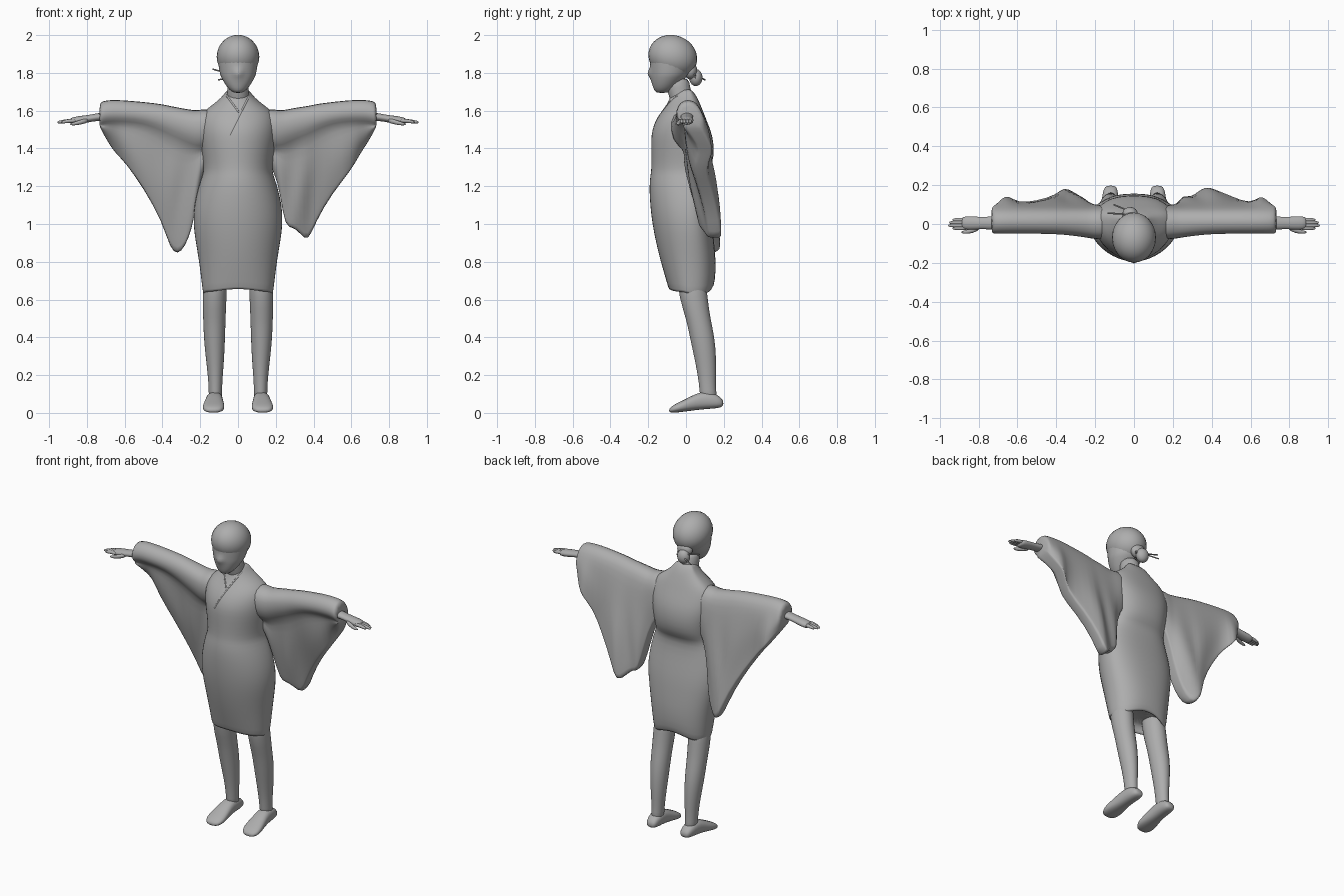
import bpy, bmesh, math
from mathutils import Vector

if "Cube" in bpy.data.objects:
    bpy.data.objects.remove(bpy.data.objects["Cube"])

grey = bpy.data.materials.new("plain grey")
grey.use_nodes = True
tone = (0.42, 0.42, 0.42, 1)
grey.diffuse_color = tone
grey.node_tree.nodes["Principled BSDF"].inputs["Base Color"].default_value = tone


def finish(name, bm, levels=1):
    bmesh.ops.recalc_face_normals(bm, faces=bm.faces)
    for face in bm.faces:
        face.smooth = True
    mesh = bpy.data.meshes.new(name)
    bm.to_mesh(mesh)
    bm.free()
    mesh.materials.append(grey)
    obj = bpy.data.objects.new(name, mesh)
    bpy.context.collection.objects.link(obj)
    if levels:
        obj.modifiers.new("smooth", 'SUBSURF').levels = levels
        obj.modifiers["smooth"].render_levels = levels
    return obj


def loft(name, rings, levels=1):
    """Skin closed rings of equal length and cap both ends."""
    bm = bmesh.new()
    rows = [[bm.verts.new(p) for p in ring] for ring in rings]
    count = len(rows[0])
    for a, b in zip(rows, rows[1:]):
        for i in range(count):
            j = (i + 1) % count
            bm.faces.new((a[i], a[j], b[j], b[i]))
    bm.faces.new(rows[0][::-1])
    bm.faces.new(rows[-1])
    return finish(name, bm, levels)


def ring(centre, u, v, power=2.0, count=20):
    """Rounded ring spanned by the half axes u and v."""
    def bend(value):
        return math.copysign(abs(value) ** (2 / power), value)
    turn = [math.tau * i / count for i in range(count)]
    return [Vector(centre) + Vector(u) * bend(math.cos(t)) + Vector(v) * bend(math.sin(t))
            for t in turn]


def upright(rows, x=0):
    """Rings from rows of height, half width, front y, back y."""
    return [ring((x, (f + b) / 2, z), (w, 0, 0), (0, (b - f) / 2, 0)) for z, w, f, b in rows]


def robe_ring(z, w, front, back, widest=.02):
    """Tapered front half joined to a flatter back half."""
    half = ring((0, widest, z), (w, 0, 0), (0, back - widest, 0), 2.4, 24)[:12]
    return half + ring((0, widest, z), (w, 0, 0), (0, widest - front, 0), 2, 24)[12:]


def tube(name, path, radii, flat=1.0, count=10):
    """Loft along a path running mostly in x."""
    return loft(name, [ring(p, (0, r, 0), (0, 0, r * flat), count=count)
                       for p, r in zip(path, radii)])


def ball(name, centre, size, tilt=0.0):
    bm = bmesh.new()
    bmesh.ops.create_uvsphere(bm, u_segments=24, v_segments=16, radius=1)
    obj = finish(name, bm, 0)
    obj.location, obj.scale, obj.rotation_euler.x = centre, size, tilt


def rod(name, points, radius):
    curve = bpy.data.curves.new(name, 'CURVE')
    curve.dimensions = '3D'
    curve.bevel_depth = radius
    curve.use_fill_caps = True
    spline = curve.splines.new('POLY')
    spline.points.add(len(points) - 1)
    for target, p in zip(spline.points, points):
        target.co = (*p, 1)
    curve.materials.append(grey)
    bpy.context.collection.objects.link(bpy.data.objects.new(name, curve))


# Robe body, bloused over the waist at the back
rows = [robe_ring(*r) for r in [
    (.71, .15, -.06, .11), (.66, .17, -.08, .13), (.645, .185, -.09, .14),
    (.68, .19, -.10, .155), (.8, .207, -.135, .16), (.9, .225, -.16, .15),
    (1.0, .24, -.18, .14), (1.1, .235, -.192, .12), (1.2, .21, -.197, .1),
    (1.26, .188, -.19, .1), (1.29, .183, -.185, .13), (1.36, .19, -.185, .15),
    (1.44, .205, -.187, .147), (1.5, .21, -.182, .13), (1.56, .205, -.155, .105),
    (1.6, .18, -.125, .09), (1.635, .13, -.1, .075), (1.67, .088, -.085, .06),
    (1.7, .065, -.075, .04), (1.715, .053, -.07, .02)]]
for row in rows[:4]:
    for p in row:
        p.z += .02 * math.cos(p.x * 17) * (1 if p.y > 0 else .4) - .005
robe = loft("robe", rows)

# Crossed lapel edges lying on the robe front
bpy.context.view_layer.update()
cloth = robe.evaluated_get(bpy.context.evaluated_depsgraph_get())
for name, start, end in (("outer_lapel", (.06, 1.68), (-.045, 1.47)),
                         ("inner_lapel", (-.06, 1.68), (.005, 1.59))):
    path = [Vector(start).lerp(Vector(end), i / 12) for i in range(13)]
    rod(name, [cloth.ray_cast((p.x, -1, p.y), (0, 1, 0))[1] + Vector((0, .003, 0))
               for p in path], .005)

# Neck, and head with the nose drawn out of its front
loft("neck", upright([(1.6, .07, -.07, .07), (1.66, .06, -.085, .045),
                      (1.72, .056, -.105, .02), (1.78, .058, -.11, .02)]))
head = upright([
    (1.693, .02, -.155, -.1), (1.708, .045, -.17, -.07), (1.74, .07, -.18, -.035),
    (1.78, .092, -.186, .005), (1.795, .097, -.187, .015), (1.83, .103, -.19, .03),
    (1.86, .108, -.192, .045), (1.9, .108, -.195, .045), (1.94, .098, -.185, .035),
    (1.975, .075, -.155, 0), (1.99, .035, -.11, -.04)])
nose = len(head[0]) * 3 // 4
head[3][nose].y -= .012
head[4][nose].y -= .035
loft("head", head)
ball("hair", (0, -.07, 1.885), (.113, .131, .114), -.35)

# Hair bun and its pins
ball("hair_bun", (-.02, .052, 1.775), (.04, .035, .045))
ball("bun_root", (-.01, .025, 1.81), (.05, .035, .045))
rod("upper_hair_pin", [(.03, .05, 1.775), (-.135, .055, 1.82)], .004)
rod("lower_hair_pin", [(.03, .045, 1.79), (-.105, .1, 1.763)], .004)


def sleeve_ring(x, top, low, back):
    """Arm-shaped top with a draped bag leaning backwards below it."""
    # The armhole deepens and swells forward towards the body
    near = max(0, min(1, (.5 - abs(x)) / .3))
    deep, swell = .13 + .09 * near, .03 * near ** 2
    arm, hang = Vector((x, -.01, top - deep)), Vector((x, back - .07, low))
    rear, tail = Vector((x, .085, top - .07)), Vector((x, back, low))
    shape = [Vector((x, y, top - d)) for y, d in
             ((.06, .02), (.015, 0), (-.03 - swell / 2, .015), (-.055 - swell, .06),
              (-.045 - swell, deep * .8))]
    shape += [arm.lerp(hang, t) - Vector((0, .015 * math.sin(math.pi * t), 0))
              for t in (0, .2, .4, .6, .8, .97, 1)]
    shape += [tail.lerp(rear, t) + Vector((0, .01 * math.sin(math.pi * t), 0))
              for t in (0, .03, .2, .4, .6, .8, 1)]
    # Soft folds fanning across the hanging cloth
    for p in shape:
        depth = max(0, top - deep - p.z)
        p.y += .014 * math.sin(x * 45 + depth * 9) * min(1, depth * 4)
    return shape


# Sleeves: distance out, top height, bottom height, back edge
shared_out = [(.645, 1.662, 1.37, .155), (.68, 1.662, 1.42, .13),
              (.72, 1.655, 1.49, .085), (.735, 1.645, 1.52, .07)]
shared_in = [(.1, 1.62, 1.4, .08), (.19, 1.612, 1.3, .09)]
drapes = {
    "left": [(.225, 1.607, 1.15, .11), (.25, 1.61, .98, .14), (.29, 1.618, .985, .15),
             (.33, 1.625, .95, .165), (.37, 1.63, .9, .19), (.41, 1.64, 1.01, .19),
             (.5, 1.652, 1.165, .14), (.6, 1.662, 1.285, .11)],
    "right": [(.22, 1.607, 1.1, .11), (.245, 1.61, .97, .14), (.28, 1.615, .88, .16),
              (.32, 1.623, .835, .175), (.36, 1.63, .87, .18), (.4, 1.64, 1.01, .165),
              (.5, 1.652, 1.19, .13), (.6, 1.66, 1.33, .11)]}

# Fingers: root y, tip reach, tip y
fingers = [(-.022, .935, -.022), (-.008, .957, -.008), (.008, .952, .007), (.022, .935, .021)]

for side, s in (("left", 1), ("right", -1)):
    loft(side + "_sleeve", [sleeve_ring(s * x, t, l, b) for x, t, l, b
                            in shared_in + drapes[side] + shared_out])
    # Forearm, palm and fingers
    tube(side + "_arm", [(s * x, .005, z) for x, z in
                         ((.6, 1.575), (.72, 1.57), (.78, 1.56), (.82, 1.553), (.87, 1.545),
                          (.89, 1.543))],
         (.04, .036, .031, .035, .036, .028), .62, 14)
    for n, (root, reach, tip) in enumerate(fingers):
        tube(f"{side}_finger_{n + 1}", [(s * .85, root, 1.547), (s * .9, (root + tip) / 2, 1.546),
                                        (s * (reach - .01), tip, 1.54), (s * reach, tip, 1.538)],
             (.011, .011, .009, .004))
    tube(side + "_thumb", [(s * .79, -.015, 1.55), (s * .83, -.035, 1.54),
                           (s * .87, -.042, 1.53), (s * .89, -.042, 1.528)],
         (.014, .014, .01, .004))

    # Leg leaning back towards the heel
    leg = [(.78, .066, -.06, .1, .118), (.6, .064, -.035, .115, .125),
           (.5, .06, 0, .13, .125), (.4, .057, .02, .152, .125), (.3, .05, .042, .16, .122),
           (.2, .04, .062, .16, .12), (.12, .035, .072, .158, .12), (.05, .036, .075, .17, .12)]
    loft(side + "_leg", [upright([r[:4]], s * r[4])[0] for r in leg])

    # Foot: y, bottom, top, half width
    foot = [(.198, .04, .06, .02), (.185, .027, .085, .035), (.14, .022, .11, .043),
            (.08, .018, .115, .044), (.02, .01, .085, .052), (-.035, .003, .058, .06),
            (-.07, 0, .04, .052), (-.09, .003, .022, .028)]
    loft(side + "_foot", [ring((s * (.128 - y * .04), y, (lo + hi) / 2), (w, 0, 0),
                               (0, 0, (hi - lo) / 2), 2.4) for y, lo, hi, w in foot])
